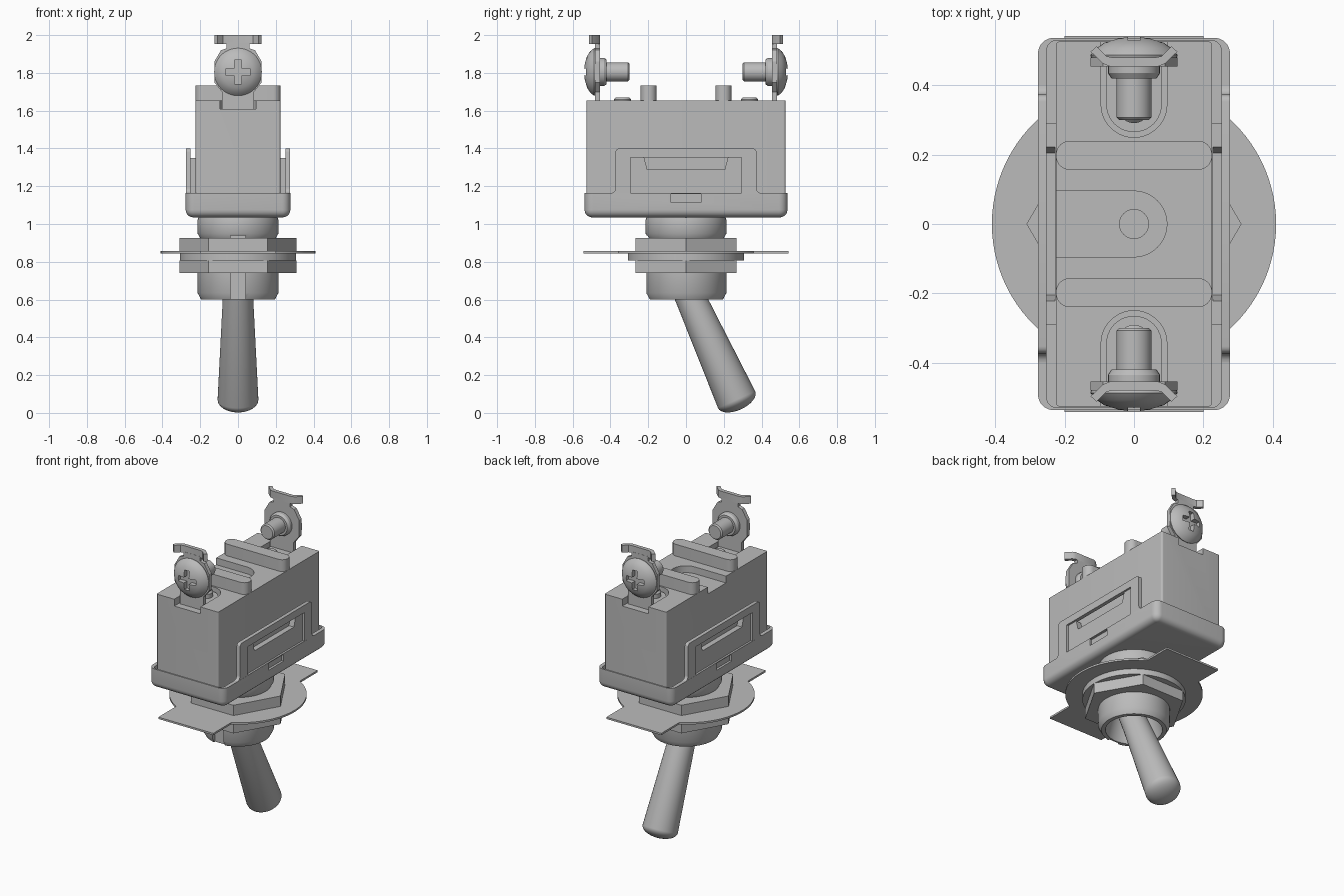
import bpy, bmesh, math
from mathutils import Matrix, Vector

cube = bpy.data.objects.get("Cube")
if cube:
    bpy.data.objects.remove(cube, do_unlink=True)

grey = bpy.data.materials.new("plain grey")
grey.use_nodes = True
grey.diffuse_color = (0.5, 0.5, 0.5, 1)
grey.node_tree.nodes["Principled BSDF"].inputs["Base Color"].default_value = (0.5, 0.5, 0.5, 1)


def finish(name, bm):
    bmesh.ops.recalc_face_normals(bm, faces=bm.faces[:])
    mesh = bpy.data.meshes.new(name)
    bm.to_mesh(mesh)
    bm.free()
    mesh.materials.append(grey)
    obj = bpy.data.objects.new(name, mesh)
    bpy.context.collection.objects.link(obj)
    return obj


def prism(name, pts, lo, hi, plane="xy", round_low=0.0):
    """Extrude a 2D outline between lo and hi along the remaining axis."""
    place = {"xy": lambda u, v, w: (u, v, w),
             "xz": lambda u, v, w: (u, w, v),
             "yz": lambda u, v, w: (w, u, v)}[plane]
    bm = bmesh.new()
    a = [bm.verts.new(place(u, v, lo)) for u, v in pts]
    b = [bm.verts.new(place(u, v, hi)) for u, v in pts]
    low = bm.faces.new(a)
    bm.faces.new(b)
    n = len(pts)
    for i in range(n):
        j = (i + 1) % n
        bm.faces.new((a[i], a[j], b[j], b[i]))
    if round_low:
        bmesh.ops.recalc_face_normals(bm, faces=bm.faces[:])
        bmesh.ops.bevel(bm, geom=low.edges[:], offset=round_low, segments=5,
                        profile=0.5, affect="EDGES")
    return finish(name, bm)


def lathe(name, profile, matrix=Matrix(), steps=48):
    """Revolve (radius, height) points about z, then place the result."""
    bm = bmesh.new()
    vs = [bm.verts.new((r, 0, h)) for r, h in profile]
    es = [bm.edges.new(pair) for pair in zip(vs, vs[1:])]
    bmesh.ops.spin(bm, geom=vs + es, cent=(0, 0, 0), axis=(0, 0, 1),
                   angle=math.tau, steps=steps)
    bmesh.ops.remove_doubles(bm, verts=bm.verts[:], dist=1e-5)
    bm.transform(matrix)
    return finish(name, bm)


def cut(obj, *tools):
    for tool in tools:
        mod = obj.modifiers.new("cut", "BOOLEAN")
        mod.operation, mod.solver, mod.object = "DIFFERENCE", "EXACT", tool
        mesh = bpy.data.meshes.new_from_object(
            obj.evaluated_get(bpy.context.evaluated_depsgraph_get()))
        obj.modifiers.clear()
        obj.data = mesh
        bpy.data.objects.remove(tool, do_unlink=True)


def arc(cx, cy, r, start, end, n=8):
    return [(cx + r * math.cos(math.radians(start + (end - start) * i / n)),
             cy + r * math.sin(math.radians(start + (end - start) * i / n)))
            for i in range(n + 1)]


def rect(x, y0, y1):
    return [(-x, y0), (x, y0), (x, y1), (-x, y1)]


def round_rect(x, y, r, cy=0):
    return (arc(x - r, cy + y - r, r, 0, 90) + arc(r - x, cy + y - r, r, 90, 180)
            + arc(r - x, cy + r - y, r, 180, 270) + arc(x - r, cy + r - y, r, 270, 360))


def tongue(r, s, outer):
    """U outline: round inner end, straight sides out to the end of the body."""
    return [(x, s * y) for x, y in arc(0, 0.345, r, 180, 360, 20) + [(r, outer), (-r, outer)]]


# Moulded body with terminal notches and a pocket open to one side
body = prism("switch_body", round_rect(0.225, 0.527, 0.012), 1.06, 1.655)
for s in (1, -1):
    cut(body, prism("notch_cutter", tongue(0.095, s, 0.6), 1.61, 1.75))
cut(body,
    prism("pocket_cutter", arc(0, 0, 0.095, -90, 90, 24) + [(-0.3, 0.095), (-0.3, -0.095)], 1.61, 1.75),
    prism("hole_cutter", arc(0, 0, 0.042, 0, 345, 23), 1.57, 1.75))
for s, end in ((1, "rear"), (-1, "front")):
    prism(end + "_ridge", round_rect(0.225, 0.042, 0.04, s * 0.198), 1.64, 1.732)

# Metal tray around the lower body
tray = prism("metal_tray", round_rect(0.277, 0.537, 0.045), 1.035, 1.163, round_low=0.04)
cut(tray, prism("tray_cutter", round_rect(0.252, 0.53, 0.03), 1.075, 1.3))

# Side plates with a recessed panel, a slot and a small punched window
plate_outline = ([(-0.4, 1.1), (0.4, 1.1), (0.4, 1.163)] + arc(0.4, 1.19, 0.027, 270, 180, 5)
                 + arc(0.353, 1.38, 0.02, 0, 90, 4) + arc(-0.353, 1.38, 0.02, 90, 180, 4)
                 + arc(-0.4, 1.19, 0.027, 0, -90, 5))
slot_outline = [(-0.205, 1.288), (0.205, 1.288), (0.222, 1.352), (-0.222, 1.352)]
for s, side in ((1, "left"), (-1, "right")):
    def span(a, b):
        return (min(s * a, s * b), max(s * a, s * b))
    plate = prism(side + "_plate", plate_outline, *span(0.252, 0.2765), "yz")
    cut(plate, prism("panel_cutter", rect(0.295, 1.165, 1.352), *span(0.264, 0.3), "yz"),
        prism("slot_cutter", slot_outline, *span(0.2, 0.3), "yz"))
    boss = prism(side + "_boss", rect(0.292, 1.1, 1.35), *span(0.215, 0.2525), "yz")
    cut(boss, prism("slot_cutter", slot_outline, *span(0.228, 0.3), "yz"))
    for part in (tray, plate):
        cut(part, prism("window_cutter", rect(0.08, 1.115, 1.16), *span(0.262, 0.3), "yz"))

# Threaded bushing with a conical mouth and a keyway
bushing = lathe("bushing", [(0, 0.8), (0.12, 0.8), (0.165, 0.63), (0.17, 0.6), (0.195, 0.6),
                            (0.214, 0.635), (0.214, 0.9), (0.2, 0.925), (0.214, 0.95),
                            (0.214, 1.02), (0.205, 1.05), (0, 1.05)], steps=64)
cut(bushing, prism("keyway_cutter", [(-0.04, -0.3), (0.04, -0.3), (0.04, -0.18), (-0.04, -0.18)], 0.55, 0.94))

# Nuts and washers, each open in the middle
bore = 0.2
tab = 0.2
reach = math.degrees(math.acos(tab / 0.41))
rings = [("upper_nut", arc(0, 0, 0.31, 0, 300, 5), 0.856, 0.925),
         ("lower_nut", arc(0, 0, 0.31, 0, 300, 5), 0.74, 0.808),
         ("lock_washer", arc(0, 0, 0.308, 0, 355, 71), 0.808, 0.846),
         ("tabbed_washer", arc(0, 0, 0.41, -reach, reach, 32) + [(tab, 0.543), (-tab, 0.543)]
          + arc(0, 0, 0.41, 180 - reach, 180 + reach, 32) + [(-tab, -0.543), (tab, -0.543)], 0.845, 0.857)]
for name, outline, lo, hi in rings:
    cut(prism(name, outline, lo, hi), prism("bore_cutter", arc(0, 0, bore, 0, 350, 35), 0.5, 1.2))

# Tilted lever with a domed tip
down = Vector((0, 0.413, -0.911)).normalized()
lever_frame = (Matrix.Translation((0, 0.268, 0.07))
               @ Vector((0, 0, 1)).rotation_difference(down).to_matrix().to_4x4())
dome = [(0.108 * math.cos(t * math.pi / 16), 0.056 * math.sin(t * math.pi / 16)) for t in range(8)]
lathe("lever", [(0, -0.82), (0.076, -0.82), (0.08, -0.6)] + dome + [(0, 0.056)], lever_frame)

# Terminals: foot, rivet, upright plate, bent crossbar and screw
half = [(0.085, 1.61), (0.085, 1.7), (0.125, 1.75), (0.125, 1.86), (0.09, 1.92), (0.06, 1.93), (0.06, 1.96)]
bar_half = [(0.07, 0.455), (0.09, 0.463), (0.125, 0.497), (0.108, 0.513), (0.08, 0.484), (0.06, 0.48)]
for s, end in ((1, "rear"), (-1, "front")):
    def depth(a, b):
        return (min(s * a, s * b), max(s * a, s * b))
    prism(end + "_terminal_foot", tongue(0.08, s, 0.48), 1.605, 1.632)
    lathe(end + "_rivet", [(0, 1.6), (0.045, 1.6), (0.045, 1.66), (0.035, 1.671), (0, 1.671)],
          Matrix.Translation((0, s * 0.336, 0)), 24)
    prism(end + "_terminal_plate", half + [(-x, z) for x, z in reversed(half)], *depth(0.455, 0.481), "xz")
    bar = bar_half + [(-x, y) for x, y in reversed(bar_half)]
    prism(end + "_terminal_crossbar", [(x, s * y) for x, y in bar], 1.952, 2.0)
    frame = Matrix.Translation((0, 0, 1.805)) @ Matrix.Rotation(-s * math.pi / 2, 4, "X")
    head = lathe(end + "_screw_head", [(0, 0.47), (0.12, 0.47), (0.126, 0.487), (0.11, 0.507), (0.085, 0.523),
                                       (0.05, 0.535), (0.02, 0.54), (0, 0.54)], frame)
    for w, h in ((0.064, 0.018), (0.018, 0.064)):
        cut(head, prism("cross_cutter", rect(w, 1.805 - h, 1.805 + h), *depth(0.505, 0.6), "xz"))
    lathe(end + "_screw_shank", [(0, 0.3), (0.043, 0.3), (0.051, 0.308), (0.051, 0.42), (0.065, 0.42),
                                 (0.075, 0.435), (0.075, 0.46), (0, 0.46)], frame, 32)

# Smooth the round surfaces, keep real edges sharp
bpy.ops.object.select_all(action="DESELECT")
for obj in bpy.context.collection.objects:
    if obj.type == "MESH" and grey.name in obj.data.materials:
        obj.select_set(True)
        bpy.context.view_layer.objects.active = obj
bpy.ops.object.shade_smooth_by_angle(angle=math.radians(30))
